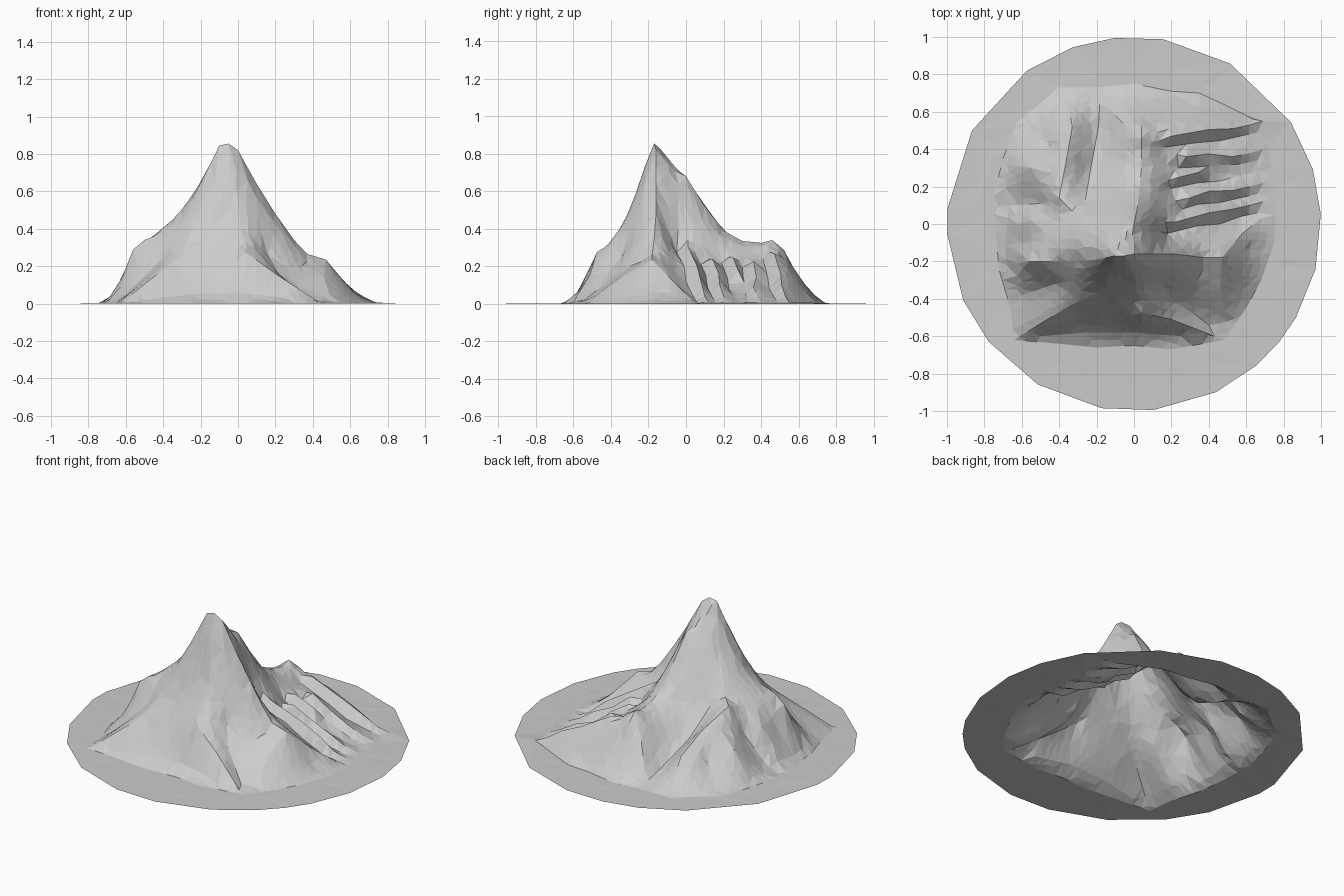
import bpy, math, random
from mathutils import Vector
from mathutils.geometry import delaunay_2d_cdt

random.seed(4)

# Main ridge lines running down from the summit and its shoulders
main_ridges = [
    [(-.10, -.17, .845), (-.05, -.17, .855), (.0, -.16, .82), (.1, -.16, .64), (.2, -.16, .48),
     (.3, -.17, .34), (.37, -.18, .265), (.47, -.18, .235), (.55, -.15, .14), (.62, -.13, .06), (.7, -.12, .015)],
    [(-.10, -.17, .845), (-.2, -.19, .64), (-.3, -.2, .465), (-.4, -.2, .38), (-.5, -.2, .34),
     (-.56, -.2, .29), (-.62, -.21, .14), (-.68, -.22, .03)],
    [(-.05, -.17, .855), (-.03, -.12, .79), (-.01, -.06, .71), (.0, 0, .68), (.02, .1, .52), (.03, .2, .39),
     (.04, .3, .335), (.04, .4, .325), (.04, .46, .34), (.04, .52, .29), (.04, .58, .18), (.04, .65, .08)],
]
# Lesser spurs on the west, north and south sides
spurs = [
    [(-.10, -.17, .845), (-.2, -.06, .6), (-.33, .07, .38), (-.4, .14, .365), (-.36, .35, .28),
     (-.33, .52, .17), (-.36, .67, .03)],
    [(-.4, .14, .365), (-.44, .27, .27), (-.55, .3, .19), (-.68, .32, .02)],
    [(-.38, .02, .37), (-.55, .02, .23), (-.68, -.02, .04)],
    [(.04, .46, .34), (-.06, .54, .2), (-.14, .62, .07)],
    [(-.08, -.22, .72), (-.06, -.3, .49), (-.03, -.37, .37), (.0, -.42, .31), (.04, -.475, .275),
     (.2, -.51, .16), (.43, -.6, .01)],
    [(-.06, -.3, .49), (-.2, -.37, .33), (-.35, -.44, .22), (-.48, -.52, .12), (-.61, -.6, .015)],
    [(.47, -.18, .235), (.46, -.35, .14), (.5, -.52, .01)],
    [(.4, -.18, .25), (.34, -.3, .2), (.36, -.45, .08)],
    [(.47, -.18, .235), (.58, -.05, .1), (.68, .03, .02)],
]
# Gully floors between the ridges, and the foot of the south face
gullies = [
    [(-.26, .13, .32), (-.23, .3, .17), (-.19, .52, .06), (-.18, .7, .01)],
    [(-.1, .2, .34), (-.14, .38, .18)],
    [(-.5, .11, .19), (-.62, .1, .06), (-.72, .1, .0)],
    [(-.45, .42, .13), (-.56, .5, .03)],
    [(-.42, -.32, .23), (-.6, -.38, .05)],
    [(.16, -.34, .26), (.22, -.42, .16), (.32, -.48, .07), (.4, -.54, .02)],
    [(-.3, -.48, .17), (-.12, -.47, .21)],
    [(-.5, -.6, .02), (-.25, -.58, .05), (.0, -.58, .06), (.25, -.6, .03)],
    [(-.58, -.1, .18), (-.69, -.11, .03)],
]
# Foot of the mountain
foot = [(-.72, -.25), (-.66, -.45), (-.64, -.62), (-.4, -.64), (-.2, -.66), (.0, -.65), (.2, -.67), (.48, -.62),
        (.6, -.45), (.68, -.3), (.75, -.1), (.76, .15), (.71, .45), (.64, .56), (.5, .63), (.35, .7), (.2, .71),
        (0, .75), (-.2, .73), (-.4, .73), (-.63, .54), (-.7, .35), (-.75, .15), (-.74, -.05)]
foot_line = [(x, y, .002) for x, y in foot + foot[:1]]

# Ribs and grooves on the north-east face: start x, inner y, outer y, height, depth
ribs = []
for x0, y0, y1, h, d in ((.2, .46, .53, .2, .055), (.28, .35, .38, .18, .035), (.24, .24, .32, .19, .05),
                         (.3, .13, .2, .2, .045), (.22, 0, .1, .24, .04)):
    ym = (y0 + y1) / 2
    ribs.append([(x0, y0 + .01, h + .13 - x0 * .3), (.4, ym + .01, h - .04), (.53, y1 - .02, h * .5),
                 (.62, y1, .04), (.69, y1 + .02, .01)])
    ribs.append([(x0 - .04, y0 - .05, h + .1 - x0 * .3), (.34, ym - .06, h - d), (.46, ym - .05, h * .66 - d),
                 (.57, y1 - .06, .035), (.66, y1 - .04, .008)])


def resample(line, step=.055):
    for a, b in zip(line, line[1:]):
        a, b = Vector(a), Vector(b)
        n = max(1, round((b - a).xy.length / step))
        for i in range(n):
            yield a.lerp(b, i / n)
    yield Vector(line[-1])


def far_from(p, pts, gap):
    return all((p.xy - q.xy).length > gap for q in pts)


# Crest and gully vertices, joined along each line
control, creases = [], []
for line in main_ridges + spurs + gullies + ribs + [foot_line]:
    last = None
    for p in resample(line):
        if far_from(p, control, .024):
            control.append(p)
            k = len(control) - 1
            if last is not None:
                creases.append((last, k))
            last = k
        else:
            last = None
ring = [Vector((.86 * math.cos(i * math.pi / 12), .86 * math.sin(i * math.pi / 12), 0)) for i in range(24)]
control += [p for p in ring if far_from(p, control, .03)]


def solve(rows):
    n = len(rows)
    for i in range(n):
        k = max(range(i, n), key=lambda r: abs(rows[r][i]))
        rows[i], rows[k] = rows[k], rows[i]
        top = rows[i][i:]
        for r in range(i + 1, n):
            f = rows[r][i] / top[0]
            if f:
                rows[r][i:] = [u - f * v for u, v in zip(rows[r][i:], top)]
    out = [0.0] * n
    for i in reversed(range(n)):
        out[i] = (rows[i][n] - sum(rows[i][j] * out[j] for j in range(i + 1, n))) / rows[i][i]
    return out


# Stretch a surface through all the ridge and gully points
weights = solve([[math.hypot(p.x - q.x, p.y - q.y) for q in control] + [p.z] for p in control])


def height(x, y):
    return max(.002, sum(w * math.hypot(x - q.x, y - q.y) for w, q in zip(weights, control)))


# Scatter slope vertices between the ridge vertices
points = [p.copy() for p in control]
step = .045
for i in range(-19, 20):
    for j in range(-19, 20):
        p = Vector(((i + random.uniform(-.3, .3)) * step, (j + random.uniform(-.3, .3)) * step, 0))
        if p.length < .84 and far_from(p, control, .029):
            p.z = height(p.x, p.y)
            points.append(p)

# Uneven many-sided rim of the flat ground disc, as angles
for a in (3, 17, 33, 59, 81, 96, 109, 125, 150, 175, 183, 204, 219, 239, 260, 276, 296, 311, 321, 330, 346):
    points.append(Vector((math.cos(math.radians(a)), math.sin(math.radians(a)), 0)))

verts, _, faces, origin, _, _ = delaunay_2d_cdt([p.xy for p in points], creases, [], 0, 1e-5)
coords = [(v.x, v.y, max(0, points[o[0]].z) if o else height(v.x, v.y)) for v, o in zip(verts, origin)]
mesh = bpy.data.meshes.new("mountain")
mesh.from_pydata(coords, [], faces)
mountain = bpy.data.objects.new("mountain", mesh)
bpy.context.collection.objects.link(mountain)
